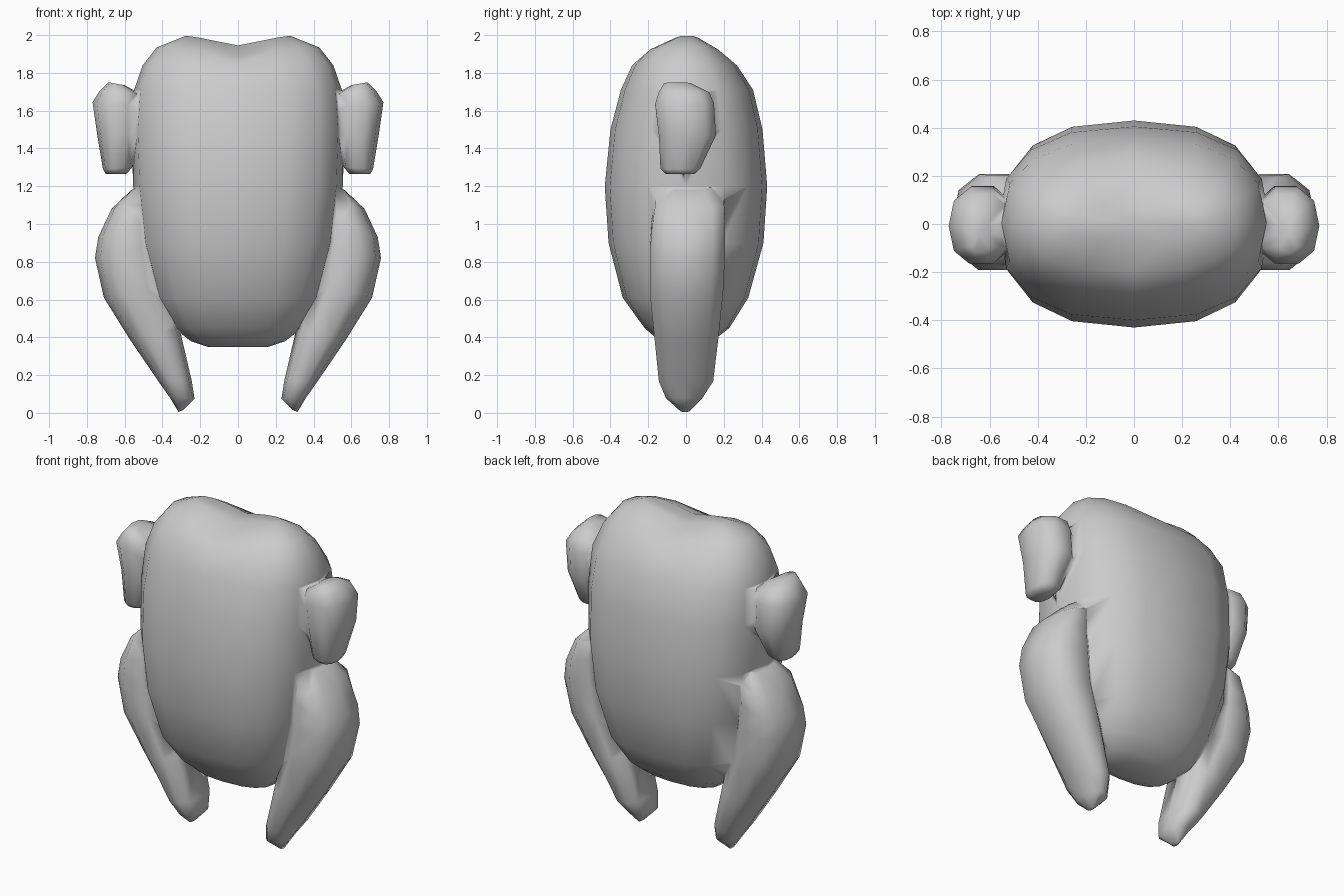
import bpy, bmesh, math

if "Cube" in bpy.data.objects:
    bpy.data.objects.remove(bpy.data.objects["Cube"])


def loft(name, rings, sides, power, shape=None, side=1):
    """Closed loft; ring = (inner x, inner z, outer x, outer z, y min, y max)."""
    bm = bmesh.new()
    loops = []
    for xi, zi, xo, zo, y0, y1 in rings:
        loop = []
        for k in range(sides):
            a = 2 * math.pi * k / sides
            c = math.copysign(abs(math.cos(a)) ** (2 / power), math.cos(a))
            s = math.copysign(abs(math.sin(a)) ** (2 / power), math.sin(a))
            x = (xi + xo) / 2 + c * (xo - xi) / 2
            z = (zi + zo) / 2 + c * (zo - zi) / 2
            y = (y0 + y1) / 2 + s * (y1 - y0) / 2
            if shape:
                z = shape(x, z)
            loop.append(bm.verts.new((x * side, y, z)))
        loops.append(loop)
    for a, b in zip(loops, loops[1:]):
        for k in range(sides):
            j = (k + 1) % sides
            bm.faces.new((a[k], a[j], b[j], b[k]))
    # fan caps
    for loop in (loops[0], loops[-1]):
        cap = bm.faces.new(loop)
        bmesh.ops.poke(bm, faces=[cap])
    if shape:
        top = max((v for v in bm.verts if abs(v.co.x) < 0.02 and len(v.link_edges) == sides),
                  key=lambda v: v.co.z)
        top.co.z = 1.945
    bmesh.ops.triangulate(bm, faces=[f for f in bm.faces if len(f.verts) > 3])
    bmesh.ops.recalc_face_normals(bm, faces=bm.faces)
    me = bpy.data.meshes.new(name)
    bm.to_mesh(me)
    bm.free()
    ob = bpy.data.objects.new(name, me)
    bpy.context.collection.objects.link(ob)
    return ob


def notch(x, z):
    """Shallow dip along the middle of the crown."""
    return z - 0.05 * max(0, 1 - abs(x) / 0.25) if z > 1.9 else z


# torso: z, half width, front y, back y
profile = [(0.35, 0.16, -0.07, 0.07), (0.38, 0.25, -0.14, 0.14),
           (0.45, 0.34, -0.22, 0.23), (0.61, 0.44, -0.335, 0.33),
           (0.90, 0.52, -0.41, 0.41), (1.20, 0.555, -0.43, 0.43),
           (1.50, 0.565, -0.40, 0.405), (1.71, 0.55, -0.345, 0.355),
           (1.84, 0.505, -0.285, 0.27), (1.935, 0.43, -0.20, 0.18),
           (1.995, 0.28, -0.07, 0.08)]
body = loft("body", [(-w, z, w, z, f, b) for z, w, f, b in profile], 16, 2.5, notch)

# tapered legs, bent in towards the feet
leg = [(0.29, 0.015, 0.315, 0.005, -0.03, 0.02), (0.23, 0.075, 0.36, 0.08, -0.11, 0.09),
       (0.245, 0.17, 0.42, 0.165, -0.15, 0.15), (0.31, 0.45, 0.57, 0.385, -0.175, 0.18),
       (0.38, 0.70, 0.71, 0.61, -0.20, 0.205), (0.40, 0.90, 0.757, 0.82, -0.20, 0.215),
       (0.42, 1.05, 0.74, 0.93, -0.19, 0.215), (0.44, 1.15, 0.67, 1.08, -0.17, 0.21),
       (0.46, 1.22, 0.565, 1.18, -0.10, 0.14)]

# short stubby arms
arm = [(0.59, 1.265, 0.70, 1.265, -0.11, 0.05), (0.56, 1.30, 0.715, 1.29, -0.14, 0.08),
       (0.51, 1.47, 0.745, 1.47, -0.15, 0.165), (0.50, 1.62, 0.77, 1.645, -0.17, 0.155),
       (0.52, 1.69, 0.735, 1.70, -0.15, 0.13), (0.60, 1.735, 0.685, 1.75, -0.12, 0.03)]

# fuse the limbs into the torso as one skin
limbs = [loft(n, r, 10, 2.4, None, s) for n, r in (("leg", leg), ("arm", arm)) for s in (1, -1)]
for ob in limbs:
    m = body.modifiers.new("fuse", 'BOOLEAN')
    m.operation = 'UNION'
    m.solver = 'EXACT'
    m.object = ob
bpy.context.view_layer.objects.active = body
body.select_set(True)
for m in list(body.modifiers):
    bpy.ops.object.modifier_apply(modifier=m.name)
for ob in limbs:
    bpy.data.objects.remove(ob)
for p in body.data.polygons:
    p.use_smooth = True
